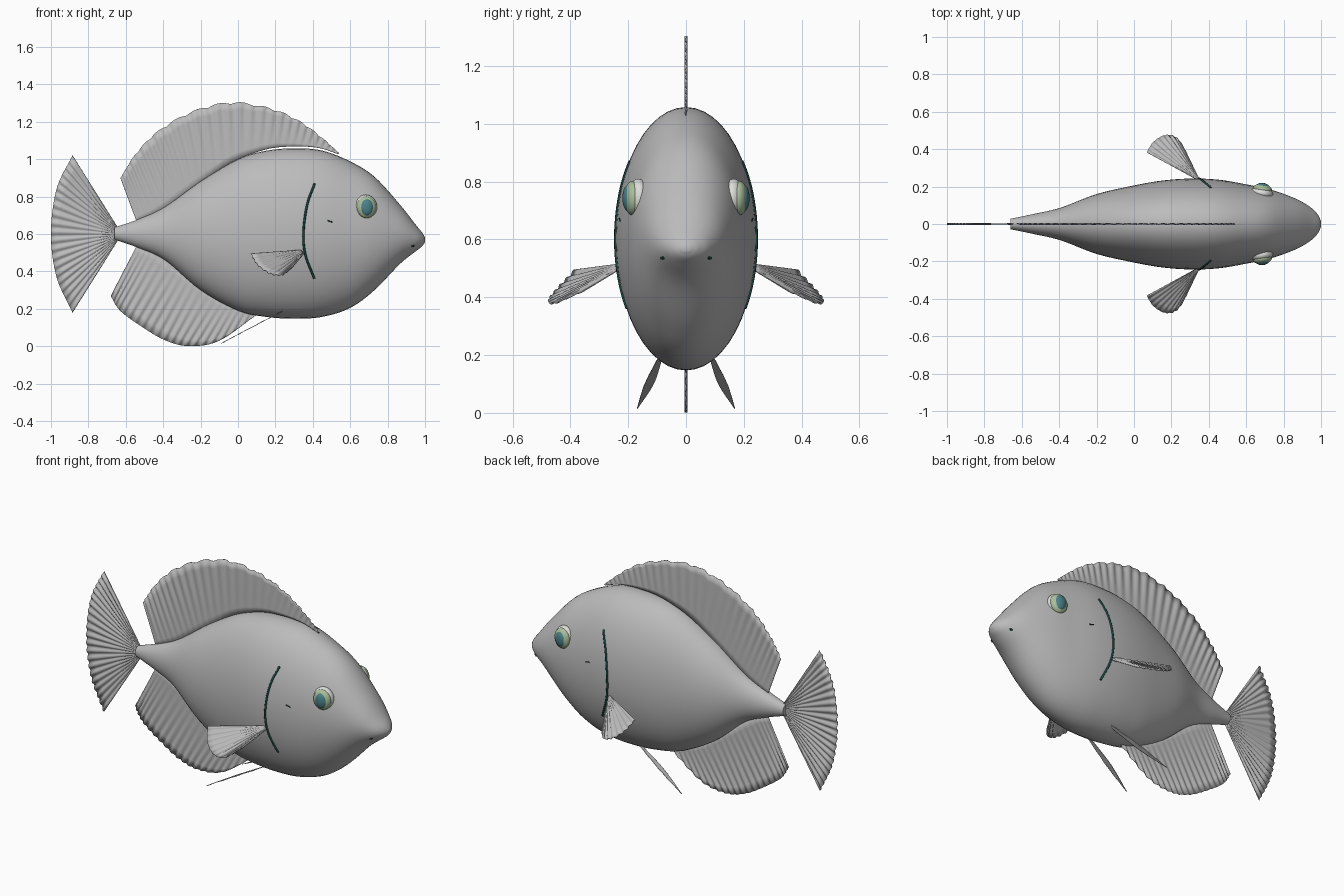
import bpy, bmesh, math
from mathutils import Vector, Matrix

if "Cube" in bpy.data.objects:
    bpy.data.objects.remove(bpy.data.objects["Cube"], do_unlink=True)


def material(name, rgb):
    m = bpy.data.materials.new(name)
    m.use_nodes = True
    m.diffuse_color = (*rgb, 1)
    m.node_tree.nodes["Principled BSDF"].inputs["Base Color"].default_value = (*rgb, 1)
    return m


GREY = material("body grey", (0.5, 0.5, 0.5))
WHITE = material("eye white", (0.72, 0.72, 0.7))
GREEN = material("eye green", (0.4, 0.52, 0.33))
TEAL = material("pupil teal", (0.07, 0.22, 0.25))
DARK = material("gill dark teal", (0.01, 0.06, 0.05))


def sample(points, u):
    """Smooth curve through the points, u from 0 to 1."""
    last = len(points) - 1
    i = min(int(u * last), last - 1)
    t = u * last - i
    b, c = Vector(points[i]), Vector(points[i + 1])
    a = Vector(points[i - 1]) if i > 0 else b * 2 - c
    d = Vector(points[i + 2]) if i + 2 <= last else c * 2 - b
    return b + (c - a) * t / 2 + (a * 2 - b * 5 + c * 4 - d) * t * t / 2 \
        + (b * 3 - a - c * 3 + d) * t ** 3 / 2


def finish(name, bm, mat, mirror=False):
    bmesh.ops.recalc_face_normals(bm, faces=bm.faces)
    mesh = bpy.data.meshes.new(name)
    bm.to_mesh(mesh)
    bm.free()
    mesh.materials.append(mat)
    ob = bpy.data.objects.new(name, mesh)
    bpy.context.collection.objects.link(ob)
    bpy.ops.object.select_all(action='DESELECT')
    ob.select_set(True)
    bpy.context.view_layer.objects.active = ob
    bpy.ops.object.shade_smooth_by_angle(angle=math.radians(50))
    if mirror:
        mod = ob.modifiers.new("Mirror", 'MIRROR')
        mod.use_axis = (False, True, False)
    return ob


# Body: elliptical sections given as x, top, bottom, half width
sections = [(-.66, .635, .57, .028), (-.53, .68, .525, .055), (-.39, .745, .46, .088),
            (-.2, .882, .3, .16), (0, 1.0, .19, .206), (.15, 1.045, .157, .232),
            (.3, 1.058, .147, .243), (.45, 1.046, .157, .237), (.6, .988, .205, .212),
            (.73, .906, .3, .184), (.866, .757, .44, .135), (.95, .65, .507, .085),
            (.985, .607, .535, .047), (1.0, .58, .557, .015)]
stations = [sample(sections, i / 78) for i in range(79)]


def skin(x, z):
    """Half width of the body at x and z."""
    for p, q in zip(stations, stations[1:]):
        if p[0] <= x <= q[0]:
            s = p.lerp(q, (x - p[0]) / (q[0] - p[0]))
            k = (z - (s[1] + s[2]) / 2) / ((s[1] - s[2]) / 2)
            return s[3] * math.sqrt(max(0, 1 - k * k))
    return 0


bm = bmesh.new()
SEG = 48
rings = []
for x, top, bottom, width in stations:
    rings.append([bm.verts.new((x, width * math.sin(a),
                                (top + bottom) / 2 + (top - bottom) / 2 * math.cos(a)))
                  for a in (math.tau * k / SEG for k in range(SEG))])
for r, s in zip(rings, rings[1:]):
    for k in range(SEG):
        n = (k + 1) % SEG
        bm.faces.new((r[k], r[n], s[n], s[k]))
bm.faces.new(rings[0])
bm.faces.new(rings[-1])
finish("body", bm, GREY)


# Fins: thin rippled sheets between a base curve and an outer edge
def fin(name, base, edge, rays, ripple, scallop=0, normal=(0, 1, 0), mirror=False):
    bm = bmesh.new()
    cols, rows = rays * 6, 8
    grid = []
    for i in range(cols + 1):
        u = i / cols
        b, e = sample(base, u), sample(edge, u)
        wave = math.sin(math.tau * rays * u)
        notch = 1 - abs(math.sin(math.pi * rays / 2 * u))
        e -= (e - b).normalized() * scallop * notch * math.sin(math.pi * u)
        grid.append([bm.verts.new(b.lerp(e, j / rows) + Vector(normal) * ripple * wave * j / rows)
                     for j in range(rows + 1)])
    for p, q in zip(grid, grid[1:]):
        for j in range(rows):
            bm.faces.new((p[j], p[j + 1], q[j + 1], q[j]))
    ob = finish(name, bm, GREY, mirror)
    mod = ob.modifiers.new("Thickness", 'SOLIDIFY')
    mod.thickness = 0.003
    mod.offset = 0


def flat(*xz):
    return [(x, 0, z) for x, z in xz]


fin("dorsal_fin",
    flat((-.54, .66), (-.42, .71), (-.3, .79), (-.18, .88), (-.03, .985),
         (.15, 1.052), (.3, 1.068), (.43, 1.06), (.535, 1.028)),
    flat((-.628, .9), (-.55, 1.025), (-.43, 1.15), (-.25, 1.255), (-.04, 1.306),
         (.17, 1.275), (.33, 1.205), (.45, 1.115), (.54, 1.033)),
    28, .005, .012)
fin("anal_fin",
    flat((-.54, .54), (-.45, .51), (-.33, .43), (-.22, .35), (-.1, .26), (0, .21), (.1, .18)),
    flat((-.68, .268), (-.63, .19), (-.52, .108), (-.39, .032), (-.26, .001),
         (-.1, .03), (.095, .165)),
    20, .005)
fin("tail_fin",
    flat((-.64, .63), (-.64, .615), (-.64, .6), (-.64, .585), (-.64, .57)),
    flat((-.885, 1.02), (-.97, .84), (-1, .6), (-.97, .37), (-.885, .18)),
    20, .006)
fin("pectoral_fins",
    [(.345, .232, .515), (.35, .232, .505), (.352, .232, .495)],
    [(.068, .383, .495), (.105, .44, .435), (.17, .475, .39), (.235, .455, .38),
     (.29, .36, .42)],
    10, .004, normal=(.3, .5, .8), mirror=True)
fin("pelvic_fins",
    [(.24, .082, .188), (.07, .112, .1), (-.09, .168, .015)],
    [(.24, .098, .188), (.07, .143, .1), (-.09, .17, .015)],
    4, .001, normal=(-.4, 0, .9), mirror=True)


# Eyes: flattened balls stacked outwards along a slightly forward axis
def eye_ball(name, mat, depth, radii):
    bm = bmesh.new()
    bmesh.ops.create_uvsphere(bm, u_segments=32, v_segments=20, radius=1)
    turn = Matrix.Translation((.684, .165, .743)) @ Matrix.Rotation(math.radians(-8), 4, 'Z')
    bm.transform(turn @ Matrix.Translation((0, depth, 0)) @ Matrix.Diagonal((*radii, 1)))
    finish(name, bm, mat, mirror=True)


eye_ball("eye_sockets", WHITE, 0, (.06, .037, .067))
eye_ball("eye_irises", GREEN, .02, (.052, .03, .059))
eye_ball("eye_pupils", TEAL, .037, (.034, .018, .044))


# Gill slits and small marks: thin cords lying on the skin
def cord(name, path, radius, mat):
    for label, side in (("front", -1), ("back", 1)):
        curve = bpy.data.curves.new(label + "_" + name, 'CURVE')
        curve.dimensions = '3D'
        curve.bevel_depth = radius
        curve.bevel_resolution = 2
        curve.use_fill_caps = True
        spline = curve.splines.new('POLY')
        count = 24
        spline.points.add(count)
        for i, point in enumerate(spline.points):
            x, z = sample(path, i / count)
            point.co = (x, side * skin(x, z), z, 1)
        curve.materials.append(mat)
        bpy.context.collection.objects.link(bpy.data.objects.new(curve.name, curve))


cord("gill_slit", [(.41, .87), (.37, .757), (.35, .61), (.36, .49), (.408, .362)], .006, DARK)
cord("nostril", [(.928, .535), (.942, .537)], .005, DARK)
cord("cheek_mark", [(.478, .672), (.505, .664)], .003, DARK)
